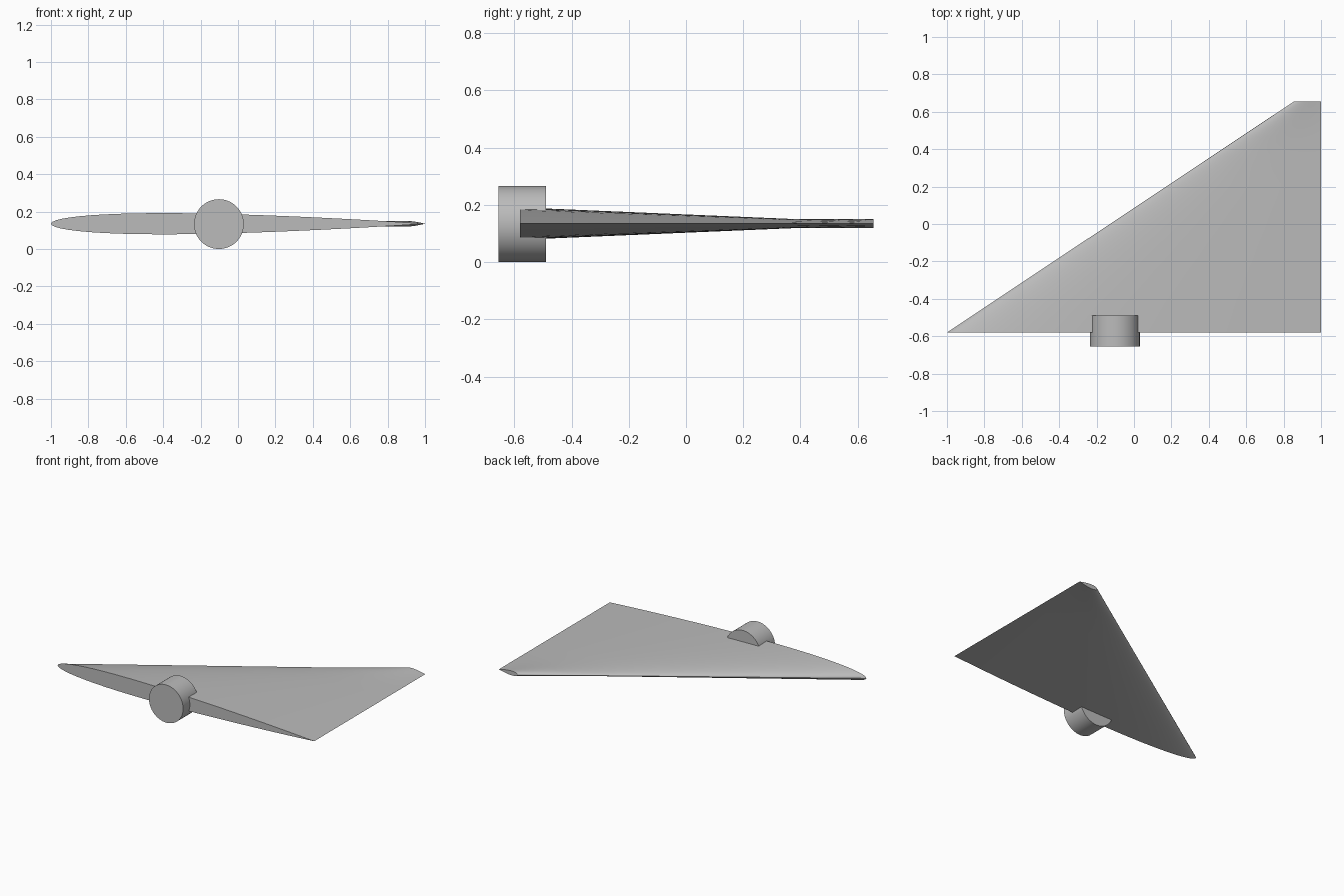
import bpy, bmesh, math
from mathutils import Matrix

cube = bpy.data.objects.get("Cube")
if cube:
    bpy.data.objects.remove(cube, do_unlink=True)

# Single grey finish
grey = bpy.data.materials.new("light_grey")
grey.use_nodes = True
colour = (0.5, 0.5, 0.5, 1)
grey.diffuse_color = colour
grey.node_tree.nodes["Principled BSDF"].inputs["Base Color"].default_value = colour

MID_Z = 0.135
ROOT_Y, KINK_Y, TIP_Y = -0.58, 0.37, 0.655
TRAILING_X = 1.0
ROOT_CHORD, TIP_CHORD = 2.0, 0.145
MAX_RATIO, MIN_HALF = 0.0283, 0.0155


def finish(bm, name, angle):
    bmesh.ops.recalc_face_normals(bm, faces=bm.faces)
    mesh = bpy.data.meshes.new(name)
    bm.to_mesh(mesh)
    bm.free()
    mesh.materials.append(grey)
    obj = bpy.data.objects.new(name, mesh)
    bpy.context.collection.objects.link(obj)
    bpy.ops.object.select_all(action='DESELECT')
    obj.select_set(True)
    bpy.context.view_layer.objects.active = obj
    bpy.ops.object.shade_smooth_by_angle(angle=math.radians(angle))
    return obj


def thickness(t):
    """Symmetric aerofoil half height, 1 at its thickest point."""
    return 10 * (0.2969 * math.sqrt(t) - 0.126 * t - 0.3516 * t**2
                 + 0.2843 * t**3 - 0.1036 * t**4)


def section(bm, y):
    """Closed aerofoil loop across the fin at one span position."""
    f = (y - ROOT_Y) / (TIP_Y - ROOT_Y)
    chord = ROOT_CHORD + (TIP_CHORD - ROOT_CHORD) * f
    half = max(MAX_RATIO * chord, MIN_HALF)
    steps = 28
    loop = []
    for i in range(2 * steps):
        a = math.pi * i / steps
        t = (1 + math.cos(a)) / 2
        side = 0 if i in (0, steps) else (1 if i < steps else -1)
        loop.append(bm.verts.new((TRAILING_X - chord * (1 - t),
                                  y, MID_Z + side * half * thickness(t))))
    return loop


# Swept fin lofted between aerofoil sections
bm = bmesh.new()
stations = [ROOT_Y + (KINK_Y - ROOT_Y) * i / 6 for i in range(7)]
stations += [KINK_Y + (TIP_Y - KINK_Y) * i / 3 for i in range(1, 4)]
loops = [section(bm, y) for y in stations]
for a, b in zip(loops, loops[1:]):
    for i in range(len(a)):
        j = (i + 1) % len(a)
        bm.faces.new((a[i], a[j], b[j], b[i]))
bm.faces.new(loops[0])
bm.faces.new(loops[-1])
finish(bm, "fin", 40)

# Round pivot at the fin root
bm = bmesh.new()
bmesh.ops.create_cone(
    bm, cap_ends=True, segments=64, radius1=0.133, radius2=0.133, depth=0.165,
    matrix=Matrix.Translation((-0.102, -0.5725, 0.133))
    @ Matrix.Rotation(math.pi / 2, 4, 'X'))
finish(bm, "pivot", 30)
